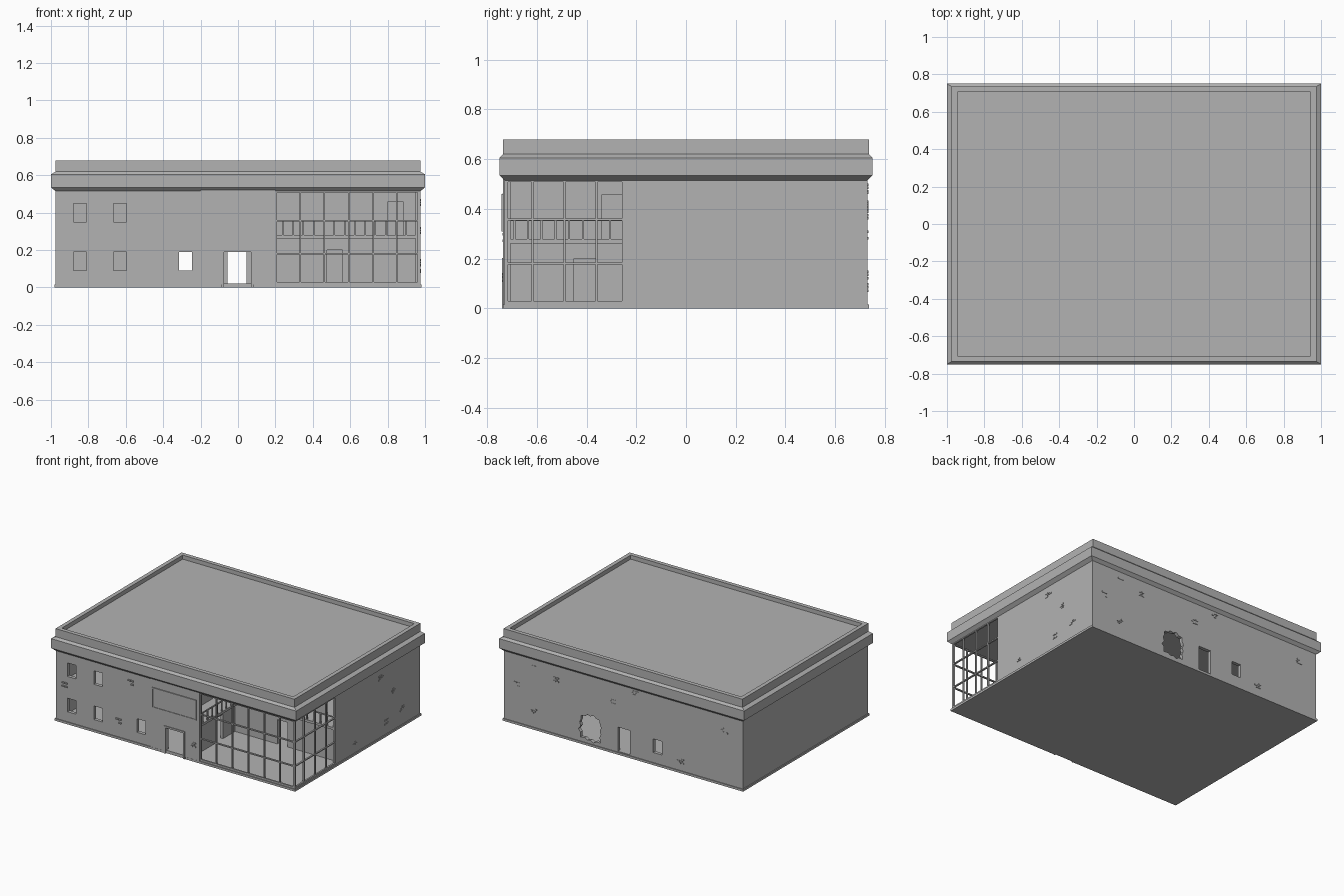
import bpy, bmesh, math, random
from mathutils import Vector

random.seed(4)
if "Cube" in bpy.data.objects:
    bpy.data.objects.remove(bpy.data.objects["Cube"], do_unlink=True)

grey = bpy.data.materials.new("concrete_grey")
grey.use_nodes = True
grey.diffuse_color = (0.45, 0.45, 0.45, 1)
grey.node_tree.nodes["Principled BSDF"].inputs["Base Color"].default_value = (0.45, 0.45, 0.45, 1)


def make(name, bm):
    bmesh.ops.recalc_face_normals(bm, faces=bm.faces)
    mesh = bpy.data.meshes.new(name)
    bm.to_mesh(mesh)
    bm.free()
    mesh.materials.append(grey)
    ob = bpy.data.objects.new(name, mesh)
    bpy.context.collection.objects.link(ob)
    return ob


def add_box(bm, x0, x1, y0, y1, z0, z1):
    lo, size = Vector((x0, y0, z0)), Vector((x1 - x0, y1 - y0, z1 - z0))
    for v in bmesh.ops.create_cube(bm, size=1)["verts"]:
        v.co = Vector(lo[i] + (v.co[i] + 0.5) * size[i] for i in range(3))


def boxes(name, items):
    bm = bmesh.new()
    for b in items:
        add_box(bm, *b)
    return make(name, bm)


def loft(name, rings):
    # stacked rectangles (half x, half y, z), capped at both ends
    bm = bmesh.new()
    loops = [[bm.verts.new((sx * x, sy * y, z)) for sx, sy in ((-1, -1), (1, -1), (1, 1), (-1, 1))]
             for x, y, z in rings]
    for a, b in zip(loops, loops[1:]):
        for i in range(4):
            bm.faces.new((a[i], a[(i + 1) % 4], b[(i + 1) % 4], b[i]))
    bm.faces.new(loops[0])
    bm.faces.new(loops[-1])
    return make(name, bm)


def cut(target, cutter):
    cutter.hide_render = True
    mod = target.modifiers.new("cut", "BOOLEAN")
    mod.operation = "DIFFERENCE"
    mod.solver = "EXACT"
    mod.object = cutter
    bpy.context.view_layer.objects.active = target
    bpy.ops.object.modifier_apply(modifier=mod.name)
    bpy.data.objects.remove(cutter, do_unlink=True)


HX, HY, T, TOP = 0.975, 0.73, 0.025, 0.52

# Outer walls with floor, hollowed, with the corner opened for glazing
walls = boxes("outer_walls", [(-HX, HX, -HY, HY, 0, TOP)])
cut(walls, boxes("hollow", [(T - HX, HX - T, T - HY, HY - T, 0.02, 0.6)]))
cut(walls, boxes("corner_opening", [(0.2, 1.1, -0.9, -0.25, 0.021, 0.6)]))

# Front windows and door
openings = [(x, x + 0.07, z, z + 0.1) for x, z in
            ((-0.88, 0.35), (-0.665, 0.35), (-0.88, 0.09), (-0.665, 0.09), (-0.315, 0.09))]
openings.append((-0.075, 0.07, 0.022, 0.19))
cut(walls, boxes("front_openings", [(a, b, -0.8, -0.65, c, d) for a, b, c, d in openings]))

# Back door, back window and ragged hole
cut(walls, boxes("back_openings", [(-0.055, 0.045, 0.65, 0.8, 0.022, 0.2),
                                   (-0.317, -0.243, 0.65, 0.8, 0.09, 0.19)]))
bm = bmesh.new()
outline = []
for i in range(24):
    a = math.tau * i / 24
    r = random.uniform(0.95, 1.1) if i % 2 else random.uniform(0.84, 0.94)
    c, s = math.cos(a), math.sin(a)
    r /= (c ** 4 + s ** 4) ** 0.25
    outline.append((0.27 + 0.09 * r * c, 0.13 + 0.095 * r * s))
near, far = ([bm.verts.new((x, y, z)) for x, z in outline] for y in (0.65, 0.8))
bm.faces.new(near)
bm.faces.new(far)
for i in range(24):
    j = (i + 1) % 24
    bm.faces.new((near[i], near[j], far[j], far[i]))
cut(walls, make("hole_cutter", bm))

# Cornice, parapet and sunken roof
loft("cornice_and_roof", [(HX, HY, 0.515), (1, 0.75, 0.535), (1, 0.75, 0.605), (HX, 0.735, 0.62),
                          (HX, 0.735, 0.68), (0.945, 0.705, 0.68), (0.945, 0.705, 0.65)])

# Baseboard strips around the foot
B, BH = 0.006, 0.016
boxes("baseboard", [(-HX - B, -0.09, -HY - B, -HY, 0, BH), (0.085, HX + B, -HY - B, -HY, 0, BH),
                    (-HX - B, HX + B, HY, HY + B, 0, BH),
                    (-HX - B, -HX, -HY, HY, 0, BH), (HX, HX + B, -HY, HY, 0, BH)])

# Entrance bay: thin raised panel around the door, door frame and sign board
P = HY + 0.005
boxes("entrance_panel", [(-0.2, -0.075, -P, -HY, 0.016, TOP), (0.07, 0.2, -P, -HY, 0.016, TOP),
                         (-0.075, 0.07, -P, -HY, 0.19, TOP)])
F = P + 0.005
boxes("door_frame", [(-0.088, -0.075, -F, -HY + T, 0, 0.203), (0.07, 0.083, -F, -HY + T, 0, 0.203),
                     (-0.075, 0.07, -F, -HY + T, 0.19, 0.203)])
boxes("sign_board", [(-0.185, 0.175, -P - 0.003, -P, 0.31, 0.46)])
boxes("sign_border", [(-0.185, 0.175, -F - 0.002, -P, z, z + 0.008) for z in (0.31, 0.452)]
      + [(x, x + 0.008, -F - 0.002, -P, 0.318, 0.452) for x in (-0.185, 0.167)])

# Glazing bars on the front and side of the corner
W = 0.004
bar_x = (0.204, 0.333, 0.462, 0.593, 0.723, 0.848, 0.965)
bar_y = (-0.722, -0.617, -0.488, -0.36, -0.254)
bar_z = (0.025, 0.18, 0.358, 0.513)
boxes("front_glazing_bars", [(x - W, x + W, -HY, -HY + 0.012, 0.02, TOP) for x in bar_x]
      + [(0.2, 0.969, -HY, -HY + 0.012, z - W, z + W) for z in bar_z])
boxes("side_glazing_bars", [(HX - 0.012, HX, y - W, y + W, 0.02, TOP) for y in bar_y]
      + [(HX - 0.012, HX, -HY, -0.25, z - W, z + W) for z in bar_z])
boxes("corner_post", [(HX - 0.014, HX, -HY, -HY + 0.014, 0.02, TOP)])

# Upper floor, open above the glazed corner
boxes("upper_floor", [(T - HX, 0.2, T - HY, HY - T, 0.262, 0.28),
                      (0.2, HX - T, -0.25, HY - T, 0.262, 0.28)])

# Railing along the open edge
posts_x = [0.24 + 0.055 * i for i in range(14)]
posts_y = [-0.69 + 0.055 * i for i in range(8)]
R = 0.004
boxes("railing", [(x - R, x + R, -0.25, -0.242, 0.28, 0.352) for x in posts_x]
      + [(0.192, 0.2, y - R, y + R, 0.28, 0.352) for y in posts_y]
      + [(0.192, 0.95, -0.25, -0.242, 0.352, 0.36), (0.192, 0.2, -0.705, -0.25, 0.352, 0.36)])


def wall_with_door(name, axis, pos, start, end, door, z0, z1, head):
    spans = [(start, door[0], z0, z1), (door[1], end, z0, z1), (door[0], door[1], head, z1)]
    t = pos + 0.02 if axis == "x" else pos - 0.02
    lo, hi = min(pos, t), max(pos, t)
    boxes(name, [(a, b, lo, hi, c, d) if axis == "x" else (lo, hi, a, b, c, d)
                 for a, b, c, d in spans])


# Interior partitions, each with a doorway
wall_with_door("lower_back_partition", "x", -0.22, 0.11, 0.95, (0.475, 0.56), 0.02, 0.262, 0.2)
wall_with_door("lower_side_partition", "y", 0.13, -0.705, -0.22, (-0.45, -0.36), 0.02, 0.262, 0.2)
wall_with_door("upper_back_partition", "x", -0.12, 0.01, 0.95, (0.8, 0.885), 0.28, TOP, 0.456)
wall_with_door("upper_side_partition", "y", 0.03, -0.705, -0.12, (-0.34, -0.25), 0.28, TOP, 0.456)


# Patches of exposed bricks
def patches(name, centres, place):
    items = []
    for u, z in centres:
        for row in range(3):
            for col in range(2):
                if random.random() < 0.6:
                    a = u + (col - 1 + 0.5 * (row % 2)) * 0.024
                    b = z + (row - 1) * 0.013
                    items.append(place(a, a + 0.02, b, b + 0.01))
    boxes(name, items)


D = 0.003
patches("front_bricks", [(-0.36, 0.44), (-0.9, 0.28), (-0.46, 0.13), (0.15, 0.12)],
        lambda a, b, c, d: (a, b, -P - D, -HY, c, d))
patches("side_bricks", [(0.27, 0.45), (0.41, 0.3), (0.52, 0.13), (0.34, 0.1), (-0.03, 0.09)],
        lambda a, b, c, d: (HX, HX + D, a, b, c, d))
patches("back_bricks", [(0.72, 0.46), (0.87, 0.29), (0.55, 0.41), (0.08, 0.37), (-0.1, 0.48),
                        (0.73, 0.13), (-0.83, 0.4), (-0.47, 0.08)],
        lambda a, b, c, d: (a, b, HY, HY + D, c, d))
